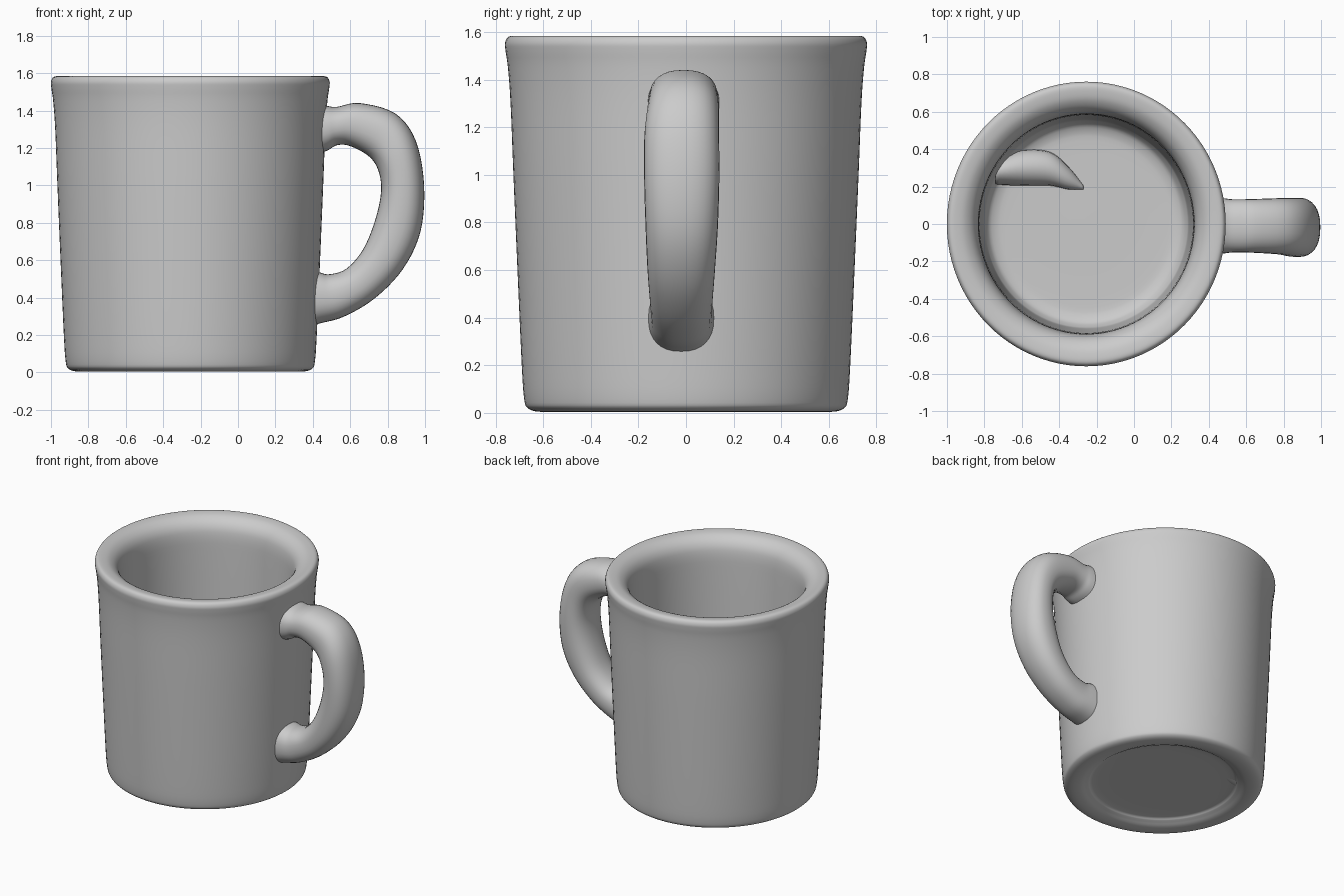
import bpy, bmesh, math
from mathutils import Vector

if "Cube" in bpy.data.objects:
    bpy.data.objects.remove(bpy.data.objects["Cube"])

CENTER_X = -0.255


def smooth_path(points, steps):
    """Catmull-Rom curve through tuples of any length."""
    pts = [Vector(p) for p in points]
    out = []
    for i in range(len(pts) - 1):
        p0, p1, p2 = pts[max(i - 1, 0)], pts[i], pts[i + 1]
        p3 = pts[min(i + 2, len(pts) - 1)]
        for s in range(steps):
            t = s / steps
            out.append(0.5 * (2 * p1 + (p2 - p0) * t
                              + (2 * p0 - 5 * p1 + 4 * p2 - p3) * t * t
                              + (3 * p1 - p0 - 3 * p2 + p3) * t ** 3))
    return out + [pts[-1]]


def loft(name, rings):
    """Skin a list of equal-length vertex rings and cap both ends."""
    bm = bmesh.new()
    loops = [[bm.verts.new(co) for co in ring] for ring in rings]
    n = len(loops[0])
    for a, b in zip(loops, loops[1:]):
        for i in range(n):
            j = (i + 1) % n
            bm.faces.new((a[i], a[j], b[j], b[i]))
    bm.faces.new(loops[0])
    bm.faces.new(loops[-1])
    bmesh.ops.recalc_face_normals(bm, faces=bm.faces)
    mesh = bpy.data.meshes.new(name)
    bm.to_mesh(mesh)
    bm.free()
    mesh.shade_smooth()
    obj = bpy.data.objects.new(name, mesh)
    bpy.context.collection.objects.link(obj)
    return obj


def angles(n):
    return [2 * math.pi * i / n for i in range(n)]


# Mug body: one profile from recessed base, up the outside, over the rim, to the inner floor
profile = [(0.02, 0.045), (0.44, 0.045), (0.51, 0.03), (0.56, 0.01), (0.62, 0.005),
           (0.665, 0.02), (0.68, 0.06), (0.69, 0.20), (0.708, 0.60), (0.725, 1.00),
           (0.737, 1.30), (0.748, 1.45), (0.758, 1.52), (0.76, 1.555), (0.745, 1.58),
           (0.71, 1.583), (0.66, 1.57), (0.615, 1.53), (0.592, 1.46), (0.585, 1.30),
           (0.575, 0.80), (0.562, 0.30), (0.545, 0.20), (0.50, 0.16), (0.40, 0.15),
           (0.02, 0.15)]
loft("mug_body", [[(CENTER_X + r * 0.98 * math.cos(a), r * math.sin(a), z)
                   for a in angles(96)] for r, z in smooth_path(profile, 4)])

# Handle stations: outer edge x, z, inner edge x, z, half width, y offset
stations = [(0.38, 1.44, 0.38, 1.15, 0.155, -0.01),
            (0.475, 1.425, 0.475, 1.185, 0.148, -0.01),
            (0.53, 1.42, 0.53, 1.215, 0.142, -0.01),
            (0.65, 1.44, 0.60, 1.21, 0.143, -0.01),
            (0.84, 1.385, 0.70, 1.155, 0.150, -0.012),
            (0.95, 1.24, 0.75, 1.08, 0.157, -0.018),
            (0.995, 1.00, 0.765, 0.97, 0.158, -0.018),
            (0.975, 0.75, 0.735, 0.82, 0.152, -0.018),
            (0.88, 0.55, 0.67, 0.66, 0.142, -0.02),
            (0.73, 0.395, 0.58, 0.555, 0.132, -0.02),
            (0.57, 0.30, 0.49, 0.525, 0.128, -0.02),
            (0.45, 0.265, 0.435, 0.535, 0.135, -0.02),
            (0.34, 0.24, 0.34, 0.56, 0.145, -0.02)]


def rounded(v):
    return math.copysign(abs(v) ** 0.85, v)


handle_rings = []
for ox, oz, ix, iz, half, y in smooth_path(stations, 5):
    ring = []
    for a in angles(32):
        c, s = rounded(math.cos(a)) / 2, rounded(math.sin(a))
        ring.append(((ox + ix) / 2 + (ox - ix) * c, y + half * s,
                     (oz + iz) / 2 + (oz - iz) * c))
    handle_rings.append(ring)
loft("handle", handle_rings)

# Low ridge on the inner floor, running out from the wall: x, y, half width, height
ridge = [(-0.74, 0.28, 0.07, 0.12), (-0.60, 0.30, 0.095, 0.11),
         (-0.45, 0.295, 0.09, 0.09), (-0.35, 0.245, 0.06, 0.06), (-0.27, 0.195, 0.01, 0.01)]
loft("inner_ridge", [[(x, y + w * math.cos(a), 0.15 + h * math.sin(a))
                      for a in angles(20)] for x, y, w, h in smooth_path(ridge, 5)])
